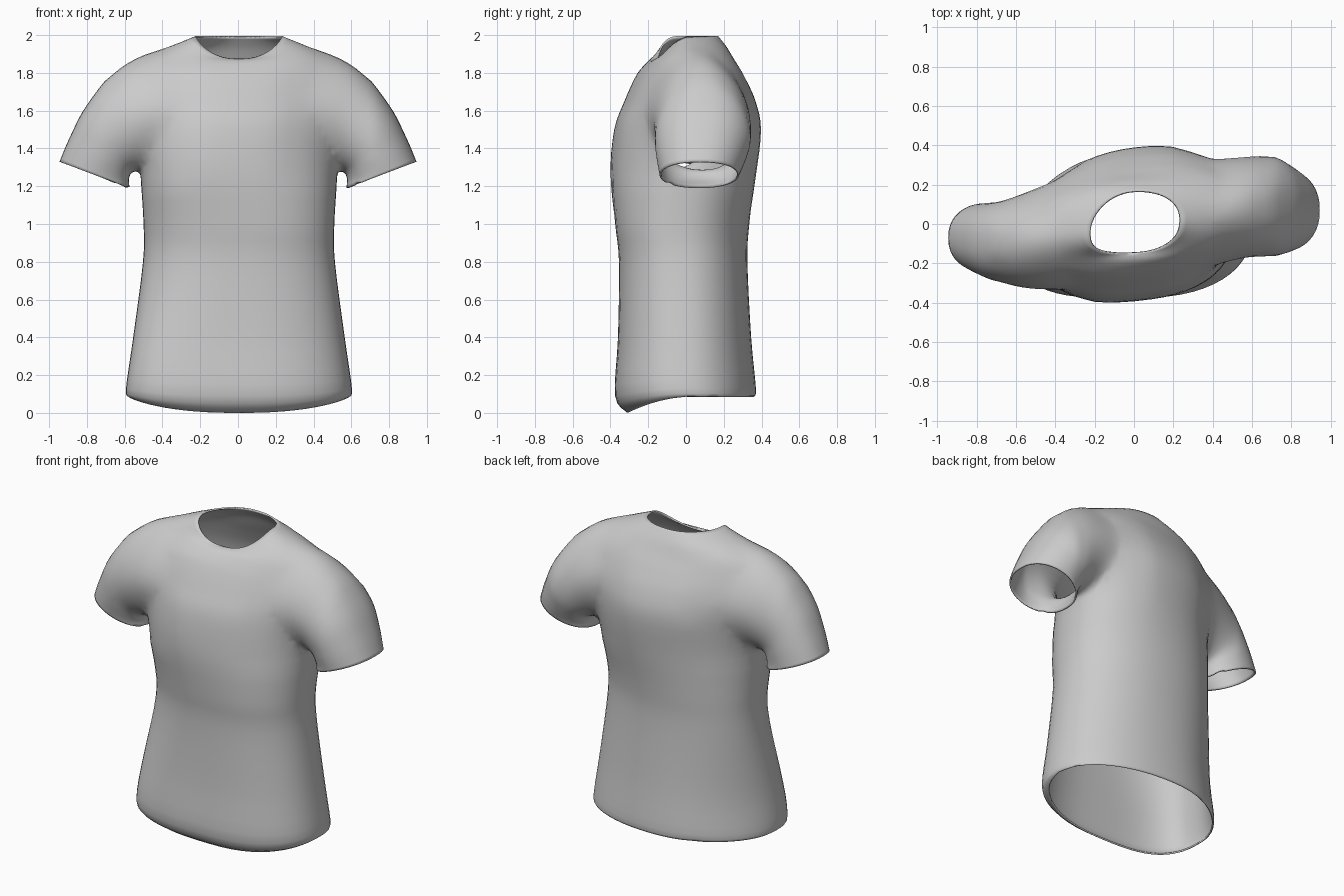
import bpy, bmesh, math
from mathutils import Vector

cube = bpy.data.objects.get("Cube")
if cube:
    bpy.data.objects.remove(cube)

fabric = bpy.data.materials.new("grey fabric")
fabric.use_nodes = True
GREY = (0.6, 0.6, 0.6, 1)
fabric.diffuse_color = GREY
fabric.node_tree.nodes["Principled BSDF"].inputs["Base Color"].default_value = GREY


def refine(rows, steps):
    """Catmull-Rom interpolation between the key sections."""
    out = []
    for i in range(len(rows) - 1):
        a, b, c, d = (rows[max(0, min(len(rows) - 1, i + k))] for k in (-1, 0, 1, 2))
        for s in range(steps):
            t = s / steps
            out.append([q + t * (r - p) / 2 + t * t * (p - 2.5 * q + 2 * r - w / 2)
                        + t ** 3 * (1.5 * (q - r) + (w - p) / 2)
                        for p, q, r, w in zip(a, b, c, d)])
    return out + [list(rows[-1])]


def loft(name, rings):
    """Closed tube with fan caps; returns the object and its cap centres."""
    bm = bmesh.new()
    loops = [[bm.verts.new(p) for p in ring] for ring in rings]
    n = len(loops[0])
    for a, b in zip(loops, loops[1:]):
        for i in range(n):
            bm.faces.new((a[i], a[(i + 1) % n], b[(i + 1) % n], b[i]))
    centres = []
    for loop in (loops[0], loops[-1]):
        centre = sum((v.co for v in loop), Vector()) / n
        hub = bm.verts.new(centre)
        centres.append(centre)
        for i in range(n):
            bm.faces.new((loop[i], loop[(i + 1) % n], hub))
    bmesh.ops.recalc_face_normals(bm, faces=bm.faces)
    mesh = bpy.data.meshes.new(name)
    bm.to_mesh(mesh)
    bm.free()
    mesh.materials.append(fabric)
    obj = bpy.data.objects.new(name, mesh)
    bpy.context.collection.objects.link(obj)
    return obj, centres


def power(v, e):
    return math.copysign(abs(v) ** e, v)


def ramp(v, low, high):
    k = max(0, min(1, (v - low) / (high - low)))
    return k * k * (3 - 2 * k)


def body_ring(z, half, front, back, drop, n=56):
    """Oval section, fuller in front, twisted at the chest, dipping at the front."""
    twist = 0.12 * ramp(z, 0.9, 1.4) - 0.08 * ramp(z, 1.8, 2)
    sweep = 0.1 * (1 - ramp(z, 0.2, 0.9)) + 0.05 * ramp(z, 1.85, 2)
    ring = []
    for i in range(n):
        a = math.tau * i / n
        e = 0.84 if math.sin(a) < 0 else 0.93
        u = power(math.cos(a), e)
        y = (front + back) / 2 + power(math.sin(a), e) * (back - front) / 2
        y += twist * half * u - sweep * min(0, u) ** 2
        ring.append((half * u + 0.005, y, z - drop * max(0, -math.sin(a)) ** 1.6))
    return ring


# Body: height, half width, front, back, front dip
body_keys = [
    (0.085, 0.585, -0.31, 0.36, 0.085), (0.13, 0.598, -0.375, 0.37, 0.04),
    (0.4, 0.56, -0.36, 0.345, 0), (0.8, 0.508, -0.355, 0.325, 0),
    (1.0, 0.505, -0.375, 0.335, 0), (1.25, 0.52, -0.393, 0.365, 0),
    (1.5, 0.53, -0.37, 0.39, 0), (1.65, 0.54, -0.315, 0.36, 0),
    (1.77, 0.54, -0.26, 0.305, 0), (1.86, 0.5, -0.22, 0.255, 0.03),
    (1.935, 0.38, -0.183, 0.215, 0.07), (1.995, 0.23, -0.145, 0.17, 0.12)]
shirt, openings = loft("shirt", [body_ring(*r) for r in refine(body_keys, 4)])

# Sleeves: outer x, z, inner x, z, y centre, half depth on the left, on the right
sleeve_keys = [
    (0.15, 1.92, 0.15, 1.4, 0.02, 0.24, 0.24), (0.40, 1.932, 0.36, 1.31, 0.055, 0.275, 0.285),
    (0.63, 1.83, 0.50, 1.28, 0.085, 0.262, 0.245), (0.8, 1.63, 0.56, 1.27, 0.09, 0.258, 0.205),
    (0.89, 1.46, 0.575, 1.235, 0.08, 0.235, 0.188), (0.945, 1.33, 0.575, 1.19, 0.07, 0.21, 0.175)]


def sleeve_ring(side, ox, oz, ix, iz, yc, left, right, n=40):
    """Rounded section that narrows towards the top of the shoulder."""
    depth = left if side > 0 else right
    taper = 0.3 * (1 - ramp(ox, 0.4, 0.85))
    ring = []
    for i in range(n):
        a = math.tau * i / n
        t = (1 + math.cos(a)) / 2
        y = depth * power(math.sin(a), 0.87 + taper / 2) * (1 - taper * max(0, math.cos(a)))
        ring.append((side * (ix + (ox - ix) * t), side * yc + y, iz + (oz - iz) * t))
    return ring


for side, name in ((1, "left_sleeve"), (-1, "right_sleeve")):
    sleeve, caps = loft(name, [sleeve_ring(side, *r) for r in refine(sleeve_keys, 5)])
    openings.append(caps[1])
    join = shirt.modifiers.new("join", "BOOLEAN")
    join.operation = "UNION"
    join.solver = "EXACT"
    join.object = sleeve
    bpy.context.view_layer.update()
    joined = bpy.data.meshes.new_from_object(
        shirt.evaluated_get(bpy.context.evaluated_depsgraph_get()))
    shirt.modifiers.clear()
    shirt.data = joined
    bpy.data.objects.remove(sleeve)

# Open the neck, hem and cuffs, then soften the shoulder seams
bm = bmesh.new()
bm.from_mesh(shirt.data)
hubs = [v for v in bm.verts if any((v.co - c).length < 0.002 for c in openings)]
bmesh.ops.delete(bm, geom=hubs, context="VERTS")
bmesh.ops.remove_doubles(bm, verts=bm.verts, dist=0.008)
bmesh.ops.triangulate(bm, faces=[f for f in bm.faces if len(f.verts) > 4])
seam = [v for v in bm.verts if 0.24 < abs(v.co.x) < 0.7 and v.co.z > 1.22 and not v.is_boundary]
for _ in range(6):
    bmesh.ops.smooth_vert(bm, verts=seam, factor=0.5, use_axis_x=True, use_axis_y=True, use_axis_z=True)
for f in bm.faces:
    f.smooth = True
bm.to_mesh(shirt.data)
bm.free()

# Thin cloth
cloth = shirt.modifiers.new("cloth", "SOLIDIFY")
cloth.thickness = 0.01
cloth.offset = -1
bpy.context.view_layer.objects.active = shirt
shirt.select_set(True)
bpy.ops.object.shade_smooth_by_angle(angle=math.radians(60))
